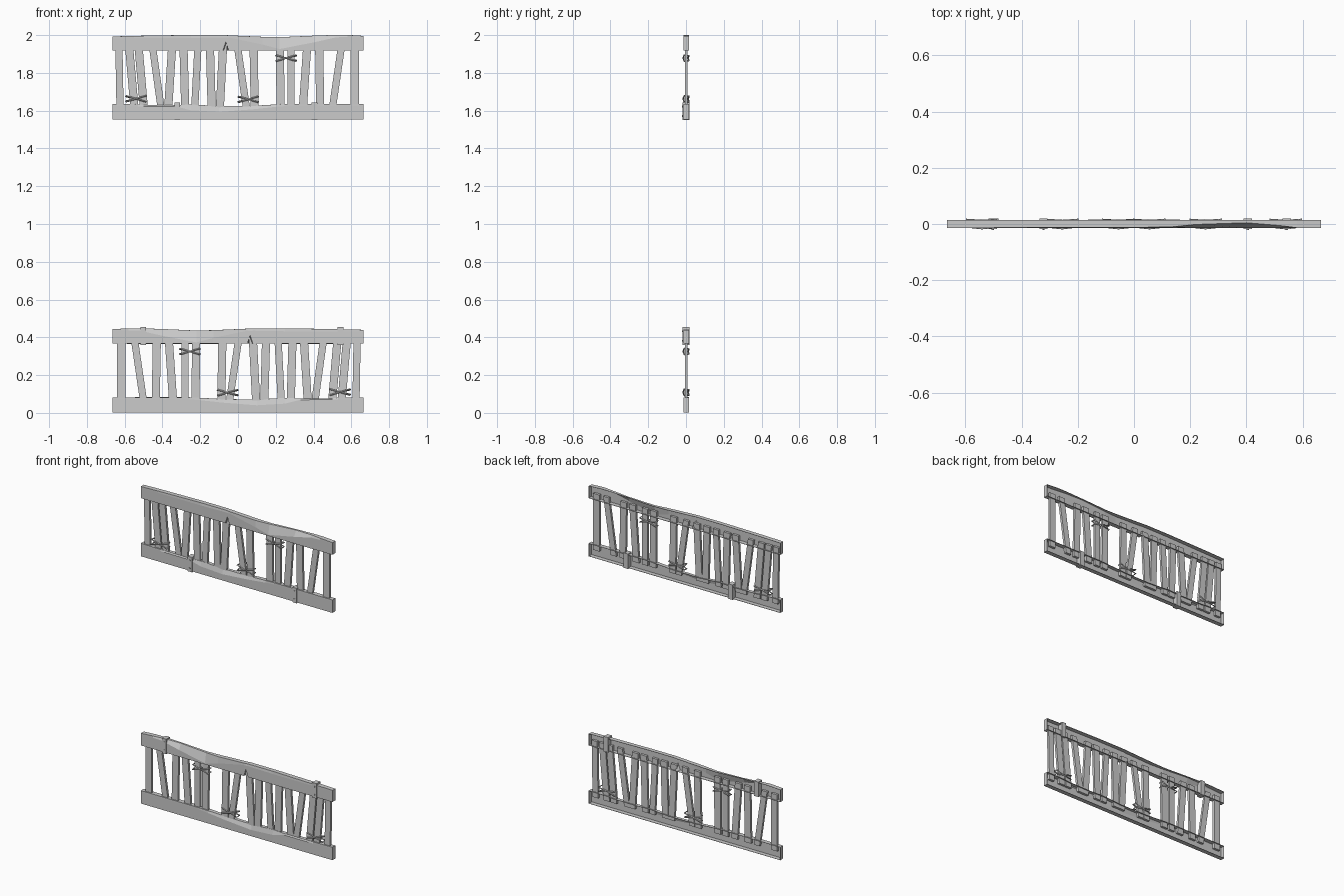
import bpy, bmesh
from mathutils import Vector, Matrix

cube = bpy.data.objects.get("Cube")
if cube:
    bpy.data.objects.remove(cube)

grey = bpy.data.materials.new("weathered grey")
grey.use_nodes = True
grey.diffuse_color = (0.6, 0.6, 0.6, 1)
grey.node_tree.nodes["Principled BSDF"].inputs["Base Color"].default_value = (0.6, 0.6, 0.6, 1)

HALF = 0.665
FRONT, BACK = -0.013, 0.015


def finish(name, bm):
    bmesh.ops.recalc_face_normals(bm, faces=bm.faces)
    mesh = bpy.data.meshes.new(name)
    bm.to_mesh(mesh)
    bm.free()
    mesh.materials.append(grey)
    obj = bpy.data.objects.new(name, mesh)
    bpy.context.collection.objects.link(obj)
    return obj


def rail(name, side, bottom, height, stations):
    """Channel open at the back; stations hold x, top dip, chip depth, chip height, notch."""
    bm = bmesh.new()
    rings = []
    for x, dip, depth, chip, notch in stations:
        top = bottom + height - dip
        section = [(BACK, top), (FRONT + depth, top), (FRONT, top - chip),
                   (FRONT, bottom + notch), (BACK, bottom)]
        rings.append([bm.verts.new((side * x, y, z)) for y, z in section])
    for a, b in zip(rings, rings[1:]):
        for i in range(len(a) - 1):
            bm.faces.new((a[i], b[i], b[i + 1], a[i + 1]))
    bm.faces.new(rings[0])
    bm.faces.new(rings[-1])
    obj = finish(name, bm)
    shell = obj.modifiers.new("board", "SOLIDIFY")
    shell.thickness = 0.002
    shell.offset = 0


def baluster(name, side, x_top, x_bottom, base, width):
    low, high = base + 0.045, base + 0.4
    bm = bmesh.new()
    bmesh.ops.create_cube(bm, size=1)
    for v in bm.verts:
        up = v.co.z > 0
        # ends run past the visible span, along the same slant
        x = x_top + (x_top - x_bottom) * 0.12 if up else x_bottom - (x_top - x_bottom) * 0.12
        v.co = Vector((side * x + v.co.x * width, v.co.y * 0.015 + 0.001, high if up else low))
    finish(name, bm)


def lashing(name, side, x, z):
    """Two crossed rope loops around the balusters."""
    curve = bpy.data.curves.new(name, "CURVE")
    curve.dimensions = "3D"
    curve.bevel_depth = 0.0042
    curve.bevel_resolution = 0
    curve.use_fill_caps = True
    for slope in (-1, 1):
        loop = [(-0.053, -0.010, -1), (0, -0.013 - 0.002 * slope, 0), (0.053, -0.010, 1),
                (0.055, 0.016, 0.8), (0, 0.011, 0), (-0.055, 0.016, -0.8)]
        spline = curve.splines.new("POLY")
        spline.points.add(len(loop) - 1)
        spline.use_cyclic_u = True
        for p, (dx, y, dz) in zip(spline.points, loop):
            p.co = (side * x + dx, y, z + slope * dz * 0.016, 1)
    obj = bpy.data.objects.new(name, curve)
    curve.materials.append(grey)
    bpy.context.collection.objects.link(obj)
    bpy.ops.object.select_all(action="DESELECT")
    obj.select_set(True)
    bpy.context.view_layer.objects.active = obj
    bpy.ops.object.convert(target="MESH")


def clamp(name, x, z):
    """Metal strap round a rail, with two nail heads."""
    bm = bmesh.new()
    bmesh.ops.create_cube(bm, size=1, matrix=Matrix.Translation((x, 0.001, z))
                          @ Matrix.Diagonal((0.03, 0.037, 0.094, 1)))
    for dz in (-0.025, 0.025):
        bmesh.ops.create_cone(bm, cap_ends=True, segments=6, radius1=0.005, radius2=0.005,
                              depth=0.006, matrix=Matrix.Translation((x, -0.018, z + dz))
                              @ Matrix.Rotation(1.5708, 4, "X"))
    finish(name, bm)


# rail outlines: x, top dip, chip depth, chip height, notch
upper_stations = [
    (-HALF, 0.008, 0, 0.01, 0), (-0.55, 0.005, 0, 0.01, 0), (-0.25, 0, 0.002, 0.015, 0),
    (-0.08, 0, 0.002, 0.012, 0), (-0.064, 0.001, 0.002, 0.012, 0.045),
    (-0.05, 0.002, 0.001, 0.01, 0), (0.13, 0.010, 0.003, 0.04, 0),
    (0.22, 0.012, 0.012, 0.062, 0), (0.4, 0.004, 0.018, 0.035, 0),
    (0.52, 0, 0.008, 0.012, 0), (0.58, 0, 0, 0.01, 0), (HALF, 0.005, 0, 0.01, 0)]
lower_stations = [
    (-HALF, 0, 0, 0.01, 0), (-0.53, 0.002, 0, 0.01, 0), (-0.5, 0.006, 0.006, 0.006, 0),
    (-0.33, 0.007, 0.006, 0.006, 0), (-0.25, 0.003, 0.005, 0.03, 0),
    (-0.1, 0.012, 0.009, 0.03, 0), (0.08, 0.01, 0.008, 0.018, 0),
    (0.2, 0.003, 0.002, 0.012, 0), (0.26, 0, 0, 0.01, 0), (HALF, 0, 0, 0.01, 0)]

# baluster centres where they leave the upper and lower rails
balusters = [
    (-0.63, -0.625), (-0.575, -0.55), (-0.525, -0.50), (-0.45, -0.41), (-0.35, -0.368),
    (-0.288, -0.28), (-0.213, -0.228), (-0.148, -0.14), (-0.08, -0.095), (0, 0.042),
    (0.083, 0.088), (0.222, 0.225), (0.28, 0.28), (0.365, 0.345), (0.43, 0.435),
    (0.545, 0.503), (0.618, 0.618)]
lashings = [(-0.54, 0.108), (0.055, 0.105), (0.255, 0.323)]

# second section is the first one mirrored
for label, side, base in (("upper", 1, 1.555), ("lower", -1, 0.002)):
    rail(label + "_section_top_rail", side, base + 0.365, 0.08, upper_stations)
    rail(label + "_section_bottom_rail", side, base, 0.08, lower_stations)
    for i, (xt, xb) in enumerate(balusters):
        baluster(f"{label}_section_baluster_{i + 1}", side, xt, xb, base,
                 0.038 if i % 3 == 0 else 0.043)
    for i, (x, z) in enumerate(lashings):
        lashing(f"{label}_section_rope_lashing_{i + 1}", side, x, base + z)

for i, (x, z) in enumerate([(-0.322, 1.597), (0.405, 1.597), (-0.502, 0.407), (0.543, 0.407)]):
    clamp(f"rail_clamp_{i + 1}", x, z)
